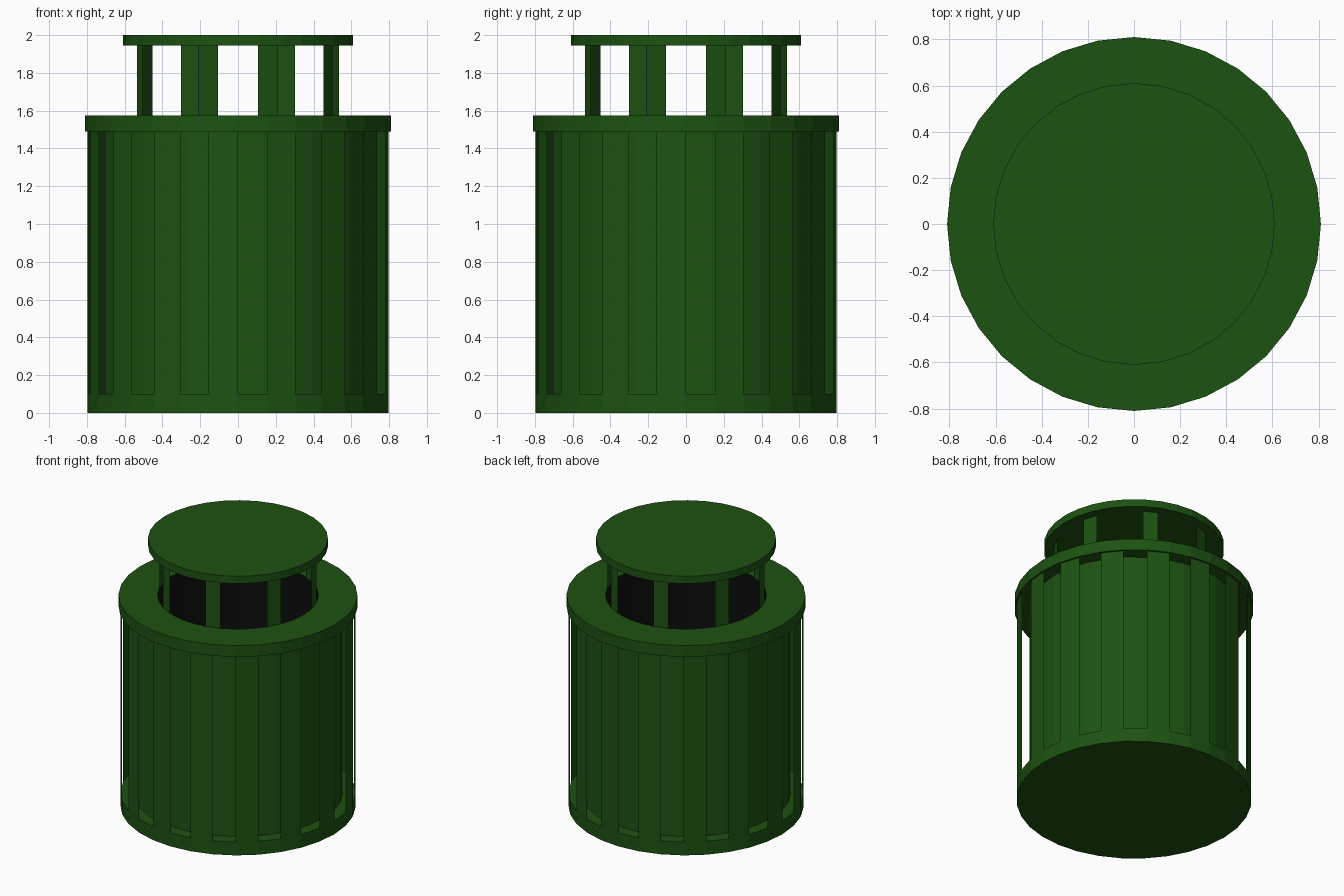
import bpy, bmesh, math

if "Cube" in bpy.data.objects:
    bpy.data.objects.remove(bpy.data.objects["Cube"])

SIDES = 32


def material(name, rgb):
    m = bpy.data.materials.new(name)
    m.diffuse_color = (*rgb, 1)
    m.use_nodes = True
    m.node_tree.nodes["Principled BSDF"].inputs["Base Color"].default_value = m.diffuse_color
    return m


green = material("green_paint", (0.012, 0.085, 0.006))
black = material("black_lining", (0.004, 0.004, 0.004))


def lathe(name, profile, mat, keep=lambda k: True):
    """Spin (radius, z) points around z; keep(k) picks which facets exist.
    Profiles running upward face outward, downward face inward."""
    bm = bmesh.new()

    def vert(p, k):
        a = 2 * math.pi * k / SIDES
        return bm.verts.new((p[0] * math.sin(a), -p[0] * math.cos(a), p[1]))

    for k in range(SIDES):
        if keep(k):
            for a, b in zip(profile, profile[1:]):
                bm.faces.new((vert(a, k), vert(a, k + 1), vert(b, k + 1), vert(b, k)))
    # weld shared edges and collapse the poles
    bmesh.ops.remove_doubles(bm, verts=bm.verts, dist=1e-4)
    mesh = bpy.data.meshes.new(name)
    bm.to_mesh(mesh)
    bm.free()
    mesh.materials.append(mat)
    obj = bpy.data.objects.new(name, mesh)
    bpy.context.collection.objects.link(obj)
    return obj


# solid base disc
lathe("base", [(0, 0), (0.797, 0), (0.797, 0.1), (0, 0.1)], green)

# slats on every second facet
lathe("slats", [(0.797, 0.1), (0.797, 1.49)], green, lambda k: k % 2 == 1)

# inner can behind the slats, and its dark inside
lathe("inner_can", [(0.71, 0.1), (0.71, 1.49)], green)
lathe("lining", [(0.545, 1.575), (0.545, 0.12), (0, 0.12)], black)

# wide top rim with the opening
lathe("rim", [(0.71, 1.49), (0.81, 1.49), (0.81, 1.575), (0.545, 1.575)], green)

# eight flat posts carrying the lid
lathe("lid_posts", [(0.545, 1.575), (0.545, 1.945)], green, lambda k: k % 4 == 1)

# lid
lathe("lid", [(0, 1.945), (0.61, 1.945), (0.61, 2.0), (0, 2.0)], green)
